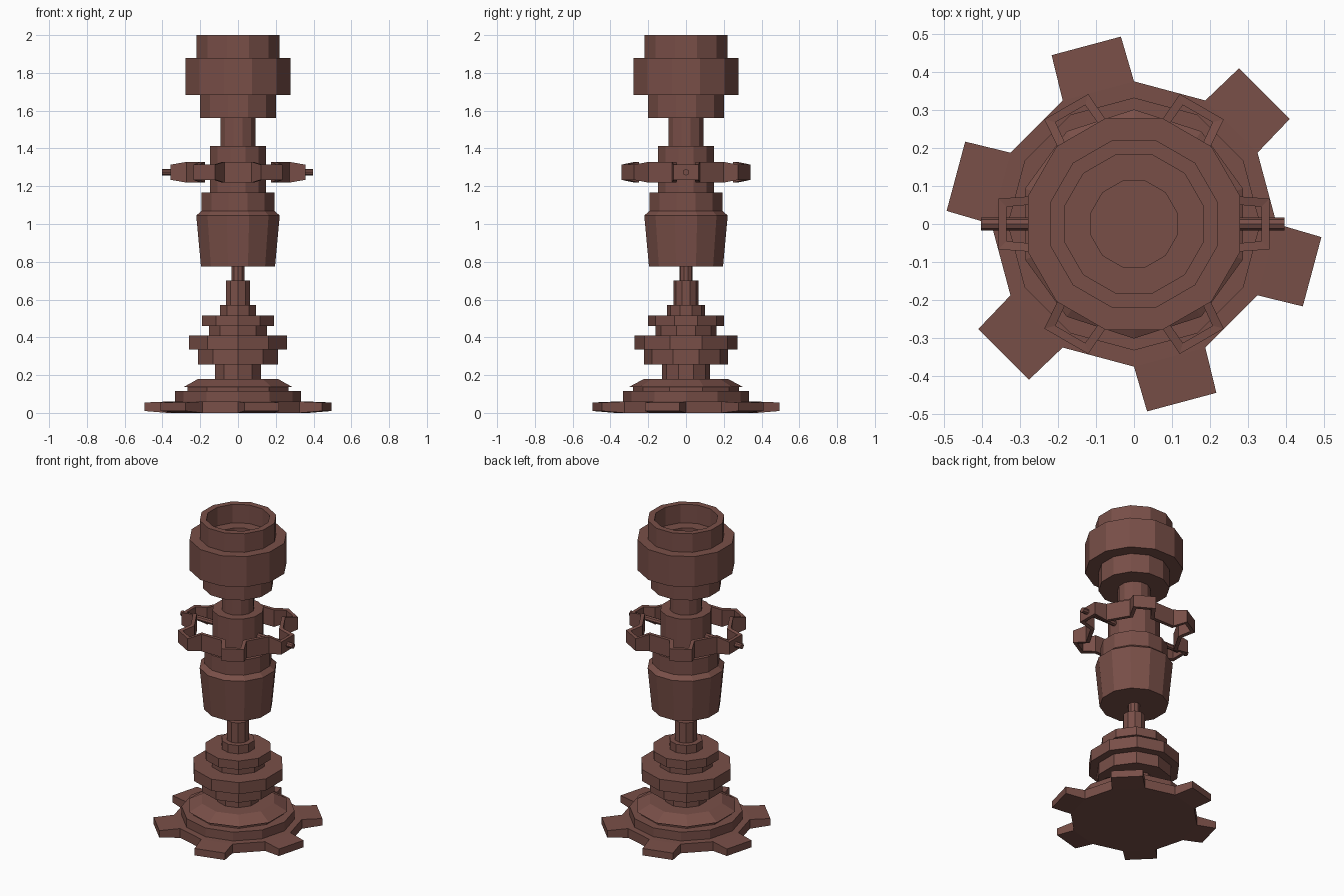
import bpy, bmesh, math

if "Cube" in bpy.data.objects:
    bpy.data.objects.remove(bpy.data.objects["Cube"])

mat = bpy.data.materials.new("rust_brown")
mat.diffuse_color = (0.19, 0.078, 0.064, 1)
mat.use_nodes = True
mat.node_tree.nodes["Principled BSDF"].inputs["Base Color"].default_value = mat.diffuse_color


def finish(name, bm, recalc=True):
    if recalc:
        bmesh.ops.recalc_face_normals(bm, faces=bm.faces)
    me = bpy.data.meshes.new(name)
    bm.to_mesh(me)
    bm.free()
    me.materials.append(mat)
    ob = bpy.data.objects.new(name, me)
    bpy.context.collection.objects.link(ob)
    return ob


def lathe(name, profile, n, phase):
    """Revolve (radius, z) points into a capped n-sided solid."""
    bm = bmesh.new()
    rings = []
    for r, z in profile:
        angs = [math.radians(phase) + math.tau * i / n for i in range(n)]
        rings.append([bm.verts.new((r * math.cos(a), r * math.sin(a), z)) for a in angs])
    for lo, hi in zip(rings, rings[1:]):
        for i in range(n):
            j = (i + 1) % n
            bm.faces.new((lo[i], lo[j], hi[j], hi[i]))
    bm.faces.new(rings[0])
    bm.faces.new(rings[-1])
    return finish(name, bm)


def upper(name, profile):
    # twelve sides with flats facing the axes; radii are given to the flats
    k = 1 / math.cos(math.radians(15))
    return lathe(name, [(r * k, z) for r, z in profile], 12, 15)


def lower(name, profile):
    # ten sides with a corner facing front
    return lathe(name, profile, 10, 90)


# Gear base: twelve-sided plate with a tapered tooth on every other side
bm = bmesh.new()
H, R = 0.06, 0.376
lo = [bm.verts.new((R * math.cos(math.radians(30 * i)), R * math.sin(math.radians(30 * i)), 0)) for i in range(12)]
hi = [bm.verts.new((v.co.x, v.co.y, H)) for v in lo]
bm.faces.new(lo)
bm.faces.new(hi)
for i in range(12):
    j = (i + 1) % 12
    base = [lo[i], lo[j], hi[j], hi[i]]
    if i % 2 == 0:
        bm.faces.new(base)
        continue
    a = math.radians(30 * i + 15)
    tip = []
    for s, z in ((-1, 0.01), (1, 0.01), (1, 0.055), (-1, 0.055)):
        x, y = 0.486, s * 0.0945
        tip.append(bm.verts.new((x * math.cos(a) - y * math.sin(a), x * math.sin(a) + y * math.cos(a), z)))
    for k in range(4):
        m = (k + 1) % 4
        bm.faces.new((base[k], base[m], tip[m], tip[k]))
    bm.faces.new(tip)
finish("gear_base", bm)

# Foot discs
lathe("foot_disc", [(0.333, 0.06), (0.333, 0.117)], 12, 0)
lower("foot_flange", [(0.28, 0.117), (0.28, 0.137), (0.302, 0.137), (0.222, 0.18)])

# Stacked lower collars
lower("lower_column", [(0.127, 0.18), (0.127, 0.257)])
lower("wide_collar", [(0.223, 0.257), (0.223, 0.335), (0.273, 0.335), (0.273, 0.41)])
lower("narrow_collar", [(0.162, 0.41), (0.162, 0.46)])
lower("plate_collar", [(0.2, 0.46), (0.2, 0.516)])
lower("stem", [(0.1, 0.516), (0.1, 0.57), (0.067, 0.57), (0.067, 0.7), (0.035, 0.7), (0.035, 0.775)])

# Tapered body, upper column and neck
upper("tapered_body", [(0.196, 0.775), (0.221, 1.045), (0.192, 1.07), (0.192, 1.168)])
upper("upper_column", [(0.147, 1.168), (0.147, 1.412), (0.093, 1.412), (0.093, 1.56)])

# Hollow cup head
upper("cup_head", [(0.202, 1.56), (0.202, 1.683), (0.279, 1.683), (0.279, 1.88),
                   (0.22, 1.88), (0.22, 2.0), (0.182, 2.0), (0.182, 1.88),
                   (0.113, 1.88), (0.113, 1.82)])

# Crenellated ring: twelve-sided wall with every other side stepped outward
path = []
for i in range(6):
    a = math.radians(60 * i)
    for x, y, h in ((0.272, -0.073, 0.055), (0.357, -0.067, 0.04),
                    (0.357, 0.067, 0.04), (0.272, 0.073, 0.055)):
        path.append((x * math.cos(a) - y * math.sin(a), x * math.sin(a) + y * math.cos(a), h))
bm = bmesh.new()
low = [bm.verts.new((x, y, 1.274 - h)) for x, y, h in path]
top = [bm.verts.new((x, y, 1.274 + h)) for x, y, h in path]
for i in range(len(path)):
    j = (i + 1) % len(path)
    bm.faces.new((low[i], low[j], top[j], top[i]))
ring = finish("stepped_ring", bm, recalc=False)
sol = ring.modifiers.new("wall", 'SOLIDIFY')
sol.thickness = 0.022
sol.offset = -1
sol.use_even_offset = True

# Cross rod holding the ring
bm = bmesh.new()
bmesh.ops.create_cone(bm, cap_ends=True, segments=8, radius1=0.017, radius2=0.017, depth=0.8)
rod = finish("cross_rod", bm)
rod.rotation_euler = (0, math.pi / 2, 0)
rod.location = (-0.003, 0, 1.274)
